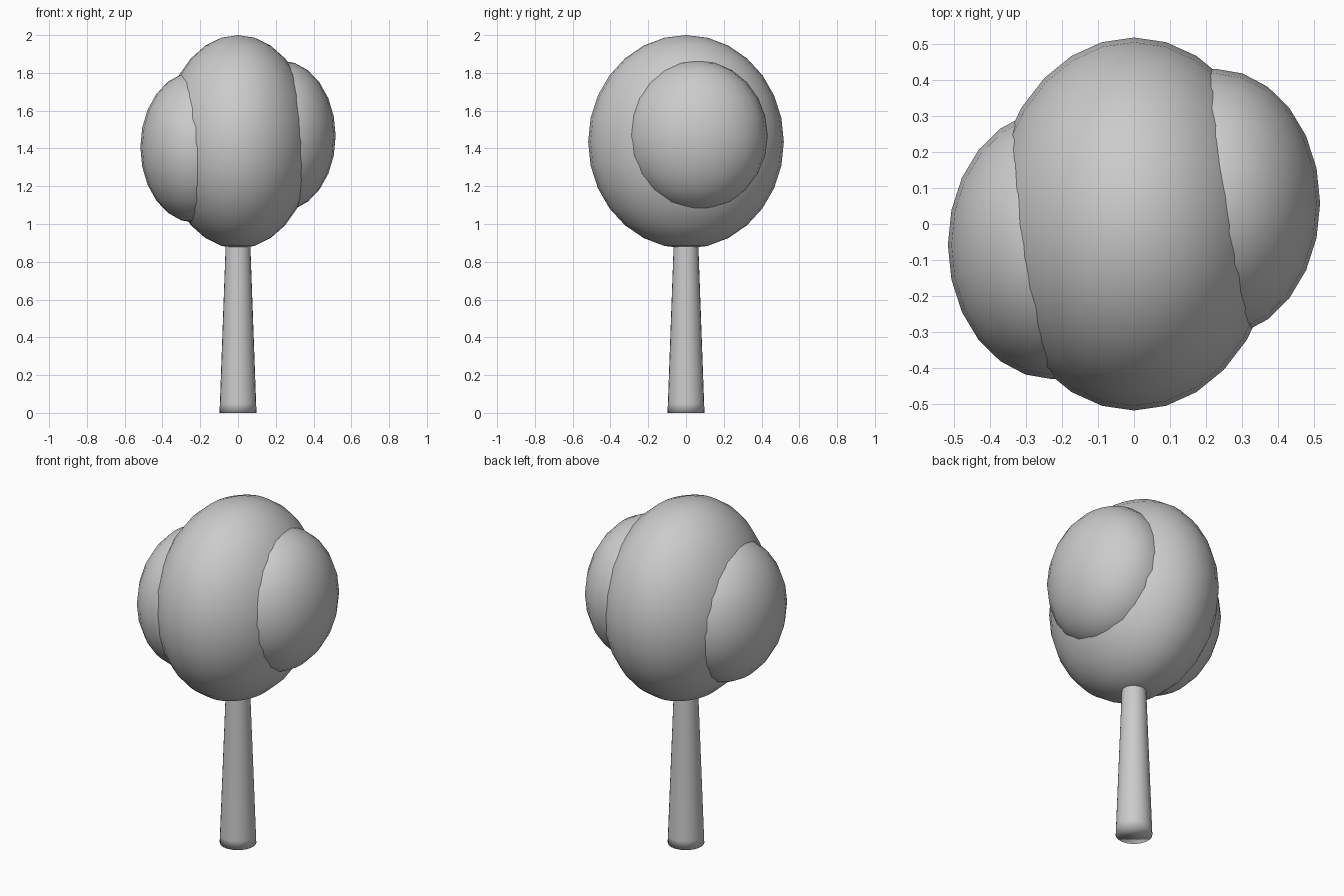
import bpy
import bmesh
import math

if "Cube" in bpy.data.objects:
    bpy.data.objects.remove(bpy.data.objects["Cube"])


def ellipsoid(name, centre, radii, segments):
    bpy.ops.mesh.primitive_uv_sphere_add(segments=segments, ring_count=segments // 2, radius=1)
    ob = bpy.context.object
    ob.name = name
    for v in ob.data.vertices:
        v.co = [c + r * p for c, r, p in zip(centre, radii, v.co)]
    bpy.ops.object.shade_smooth()
    return ob


def tapered_post(name, profile, sides):
    bm = bmesh.new()
    rings = []
    for r, z in profile:
        rings.append([bm.verts.new((r * math.cos(2 * math.pi * i / sides),
                                    r * math.sin(2 * math.pi * i / sides), z))
                      for i in range(sides)])
    for a, b in zip(rings, rings[1:]):
        for i in range(sides):
            j = (i + 1) % sides
            bm.faces.new((a[i], a[j], b[j], b[i]))
    bm.faces.new(rings[0][::-1])
    bm.faces.new(rings[-1])
    me = bpy.data.meshes.new(name)
    bm.to_mesh(me)
    bm.free()
    ob = bpy.data.objects.new(name, me)
    bpy.context.collection.objects.link(ob)
    # Soft shading right over the foot edge
    for p in me.polygons:
        p.use_smooth = True
    return ob


# Trunk, running up into the crown
tapered_post("trunk", [(0.098, 0), (0.096, 0.05), (0.066, 0.87), (0.062, 1.0)], 24)

# Main crown
ellipsoid("crown", (0, 0, 1.435), (0.40, 0.518, 0.565), 28)

# Side foliage lobes, offset in opposite directions
for name, s in (("right_foliage", 1), ("left_foliage", -1)):
    ellipsoid(name, (0.226 * s, 0.058 * s, 1.436 + 0.03 * s), (0.291, 0.373, 0.40), 24)
